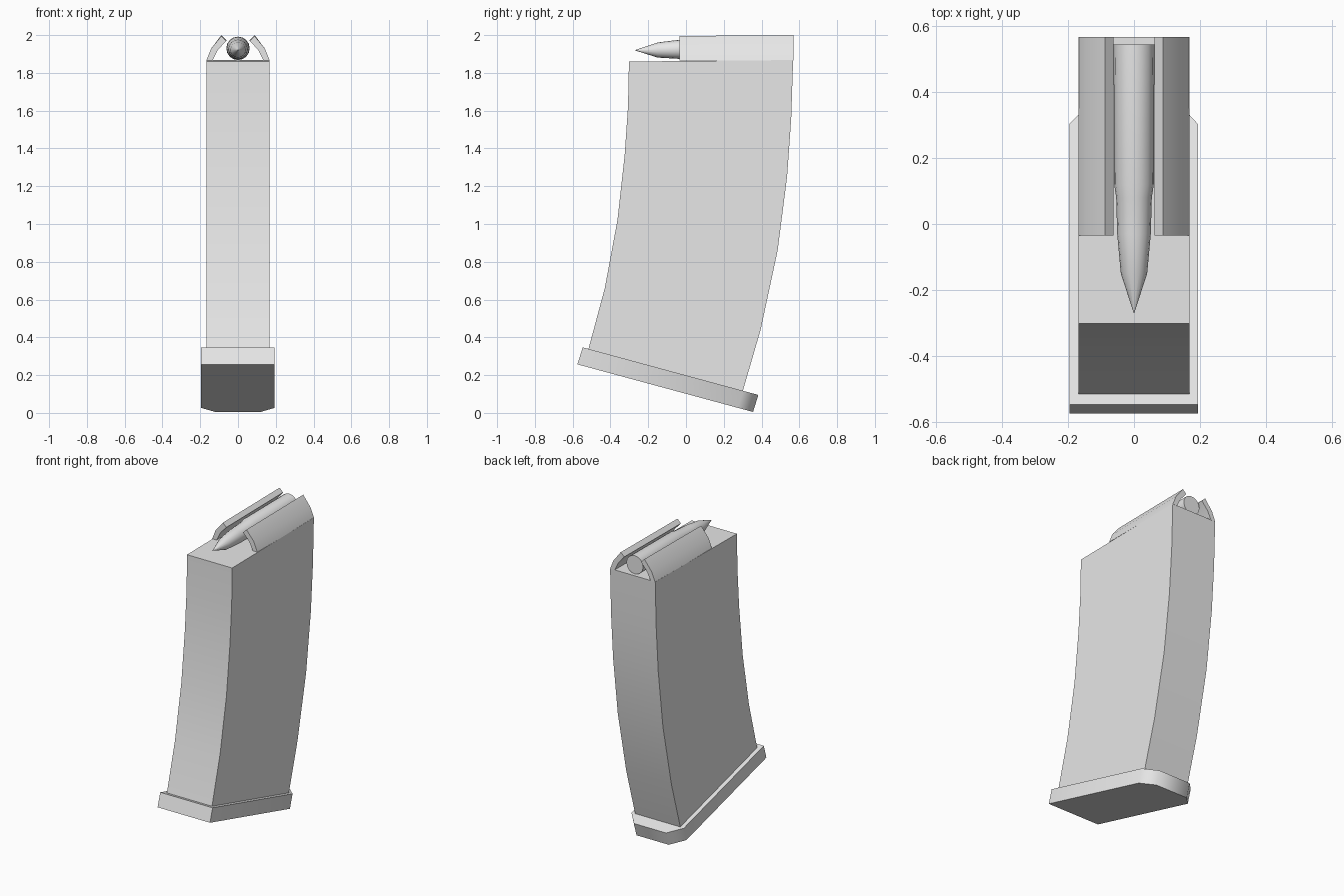
import bpy, bmesh, math
from mathutils import Vector

if "Cube" in bpy.data.objects:
    bpy.data.objects.remove(bpy.data.objects["Cube"])

grey = bpy.data.materials.new("light_grey")
grey.diffuse_color = (0.8, 0.8, 0.8, 1)
grey.use_nodes = True
grey.node_tree.nodes["Principled BSDF"].inputs["Base Color"].default_value = grey.diffuse_color


def loft(name, rings, angle):
    """Skin a list of closed rings of points, cap both ends, shade smooth."""
    bm = bmesh.new()
    loops = [[bm.verts.new(p) for p in ring] for ring in rings]
    n = len(loops[0])
    for a, b in zip(loops, loops[1:]):
        for i in range(n):
            j = (i + 1) % n
            bm.faces.new((a[i], a[j], b[j], b[i]))
    bm.faces.new(loops[0])
    bm.faces.new(loops[-1])
    bmesh.ops.recalc_face_normals(bm, faces=bm.faces)
    mesh = bpy.data.meshes.new(name)
    bm.to_mesh(mesh)
    bm.free()
    mesh.materials.append(grey)
    obj = bpy.data.objects.new(name, mesh)
    bpy.context.collection.objects.link(obj)
    bpy.ops.object.select_all(action='DESELECT')
    obj.select_set(True)
    bpy.context.view_layer.objects.active = obj
    bpy.ops.object.shade_smooth_by_angle(angle=math.radians(angle))
    return obj


# Curved body: front and back edge points (y, z) from top to bottom
W = 0.168
front = [(-0.302, 1.86), (-0.307, 1.62), (-0.325, 1.36), (-0.363, 1.02), (-0.43, 0.66), (-0.52, 0.325)]
back = [(0.567, 1.868), (0.557, 1.56), (0.535, 1.25), (0.485, 0.86), (0.395, 0.44), (0.293, 0.09)]
loft("body", [[(-W, *f), (W, *f), (W, *b), (-W, *b)] for f, b in zip(front, back)], 30)

# Tilted base plate with clipped back corners
start, end = Vector((0, -0.575, 0.257)), Vector((0, 0.355, 0.005))
thickness = Vector((0, 0.028, 0.09))
outline = [(-0.196, 0), (0.194, 0), (0.194, 0.914), (0.12, 1), (-0.12, 1), (-0.196, 0.914)]
bottom = [start.lerp(end, t) + Vector((x, 0, 0)) for x, t in outline]
loft("base_plate", [bottom, [p + thickness for p in bottom]], 50)

# Feed lips, bent inward on both sides
lip = [(0.168, 1.865), (0.143, 1.928), (0.088, 2.0), (0.062, 1.975), (0.108, 1.92), (0.135, 1.865)]
for side, label in ((-1, "left"), (1, "right")):
    loft(label + "_feed_lip",
         [[(side * x, y, z - dz * (z > 1.95)) for x, z in lip] for y, dz in ((-0.035, 0.005), (0.568, 0))], 40)

# Round: (y, z centre, radius) along its length
profile = [(0.545, 1.93, 0.062), (0.12, 1.93, 0.06), (0.08, 1.928, 0.054),
           (-0.03, 1.925, 0.051), (-0.15, 1.921, 0.04), (-0.27, 1.92, 0.001)]
N = 16
loft("round", [[(r * math.cos(2 * math.pi * i / N), y, z + r * math.sin(2 * math.pi * i / N))
                for i in range(N)] for y, z, r in profile], 35)
